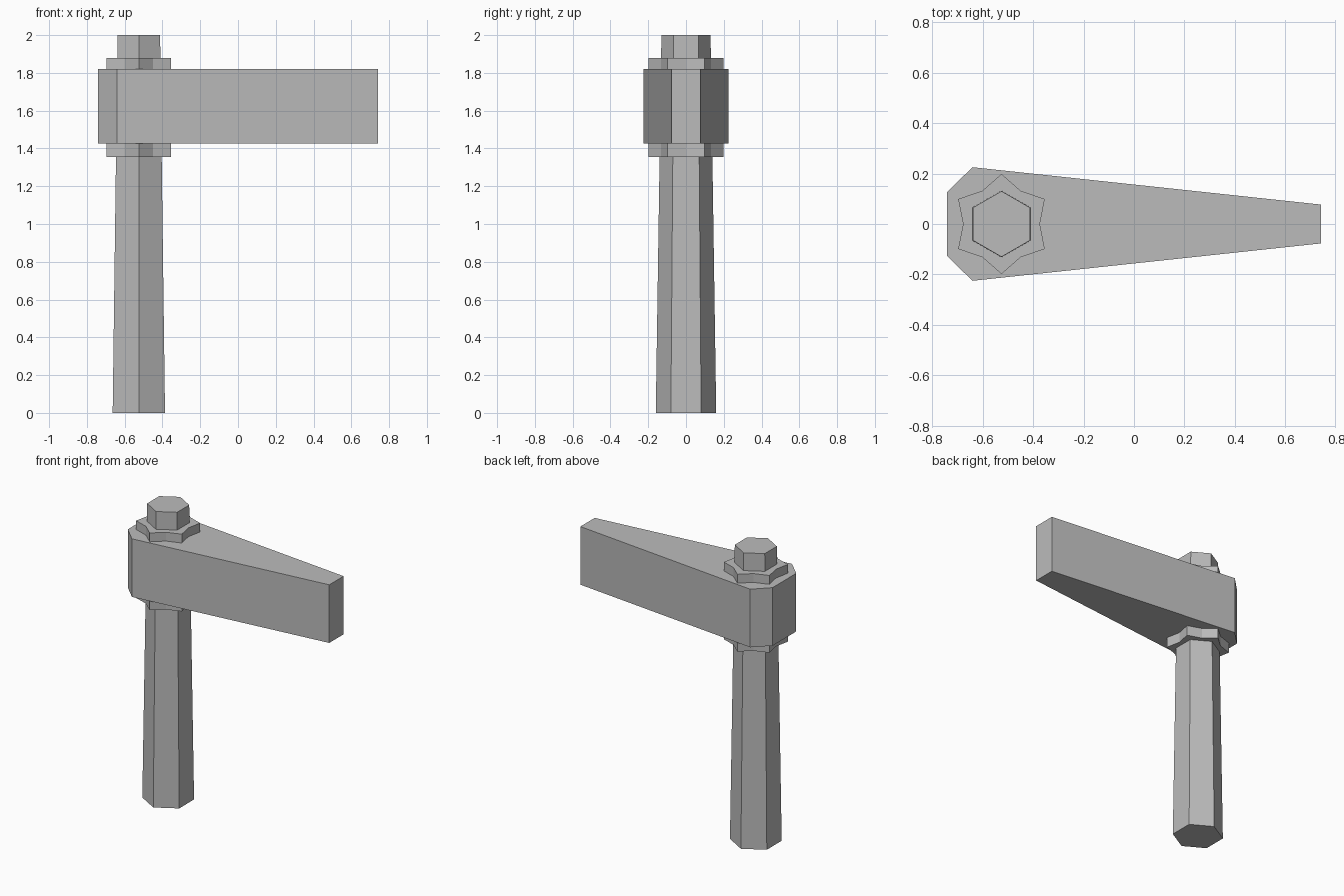
import bpy, bmesh
from math import sin, cos, pi

cube = bpy.data.objects.get("Cube")
if cube:
    bpy.data.objects.remove(cube, do_unlink=True)

steel = bpy.data.materials.new("plain_grey")
steel.use_nodes = True
grey = (0.5, 0.5, 0.5, 1)
steel.diffuse_color = grey
steel.node_tree.nodes["Principled BSDF"].inputs["Base Color"].default_value = grey

AXIS_X = -0.525  # centre of the handle


def loft(name, bottom, top, z0, z1):
    """Flat-faced solid between two outlines with equal point counts."""
    bm = bmesh.new()
    low = [bm.verts.new((x, y, z0)) for x, y in bottom]
    high = [bm.verts.new((x, y, z1)) for x, y in top]
    bm.faces.new(low[::-1])
    bm.faces.new(high)
    n = len(low)
    for i in range(n):
        j = (i + 1) % n
        bm.faces.new((low[i], low[j], high[j], high[i]))
    bmesh.ops.recalc_face_normals(bm, faces=bm.faces)
    mesh = bpy.data.meshes.new(name)
    bm.to_mesh(mesh)
    bm.free()
    mesh.materials.append(steel)
    obj = bpy.data.objects.new(name, mesh)
    bpy.context.collection.objects.link(obj)
    return obj


def ring(radii):
    """Outline around the handle axis, first point facing the back."""
    n = len(radii)
    return [(AXIS_X - r * sin(2 * pi * i / n), r * cos(2 * pi * i / n))
            for i, r in enumerate(radii)]


# Tapered hexagonal handle, passing through the head
loft("handle", ring([0.16] * 6), ring([0.13] * 6), 0, 2)

# Six-pointed collar, showing above and below the head
star = ring([0.198, 0.152] * 6)
loft("collar", star, star, 1.355, 1.88)

# Wedge-shaped head with chamfered butt
half = [(-0.74, 0.127), (-0.64, 0.225), (0.74, 0.077)]
outline = [(x, -y) for x, y in half] + half[::-1]
loft("head", outline, outline, 1.425, 1.82)
